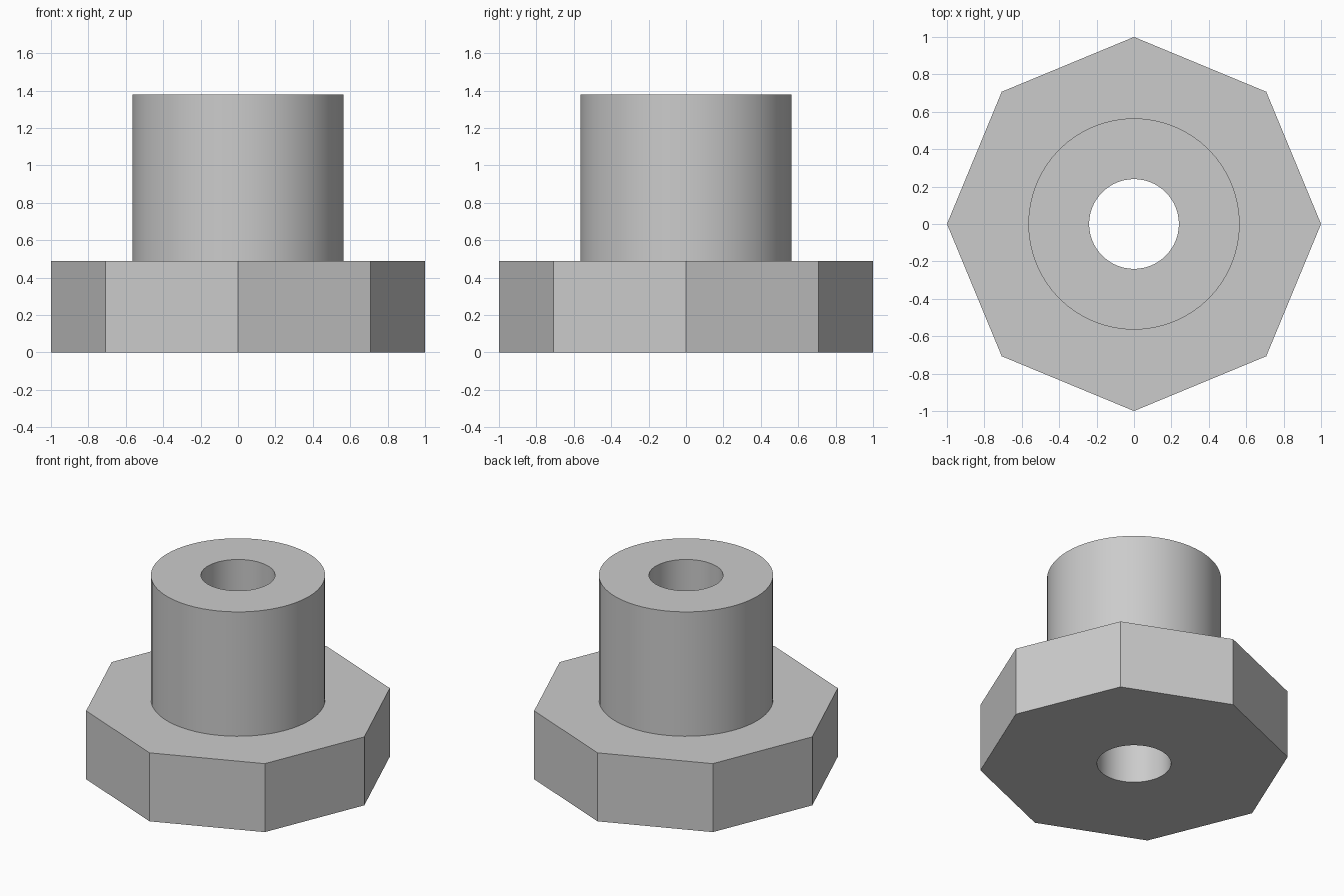
import bpy, bmesh
from math import sin, cos, tau, radians

cube = bpy.data.objects.get("Cube")
if cube:
    bpy.data.objects.remove(cube, do_unlink=True)

SIDES, ROUND = 8, 64
BASE_R, COLLAR_R, BORE_R = 1.0, 0.565, 0.24
BASE_H, TOTAL_H = 0.49, 1.38

# Plain grey metal
grey = bpy.data.materials.new("grey_metal")
grey.use_nodes = True
colour = (0.6, 0.6, 0.6, 1)
grey.diffuse_color = colour
grey.node_tree.nodes["Principled BSDF"].inputs["Base Color"].default_value = colour

bm = bmesh.new()


def ring(radius, z, count):
    return [bm.verts.new((radius * cos(tau * i / count), radius * sin(tau * i / count), z))
            for i in range(count)]


def span(verts, i, parts):
    """Vertices of one of the equal sectors of a ring, both ends included."""
    step = len(verts) // parts
    return [verts[(i * step + k) % len(verts)] for k in range(step + 1)]


def bridge(a, b):
    parts = min(len(a), len(b))
    for i in range(parts):
        bm.faces.new(span(a, i, parts) + span(b, i, parts)[::-1])


# Closed section: octagonal base, round collar, straight through bore
section = [
    ring(BASE_R, 0, SIDES),
    ring(BASE_R, BASE_H, SIDES),
    ring(COLLAR_R, BASE_H, ROUND),
    ring(COLLAR_R, TOTAL_H, ROUND),
    ring(BORE_R, TOTAL_H, ROUND),
    ring(BORE_R, 0, ROUND),
]
for lower, upper in zip(section, section[1:] + section[:1]):
    bridge(lower, upper)
bmesh.ops.recalc_face_normals(bm, faces=bm.faces)

mesh = bpy.data.meshes.new("octagonal_bushing")
bm.to_mesh(mesh)
bm.free()
mesh.materials.append(grey)
bushing = bpy.data.objects.new("octagonal_bushing", mesh)
bpy.context.collection.objects.link(bushing)

# Smooth round walls, crisp rims and octagon corners
bpy.ops.object.select_all(action='DESELECT')
bushing.select_set(True)
bpy.context.view_layer.objects.active = bushing
bpy.ops.object.shade_smooth_by_angle(angle=radians(30))
